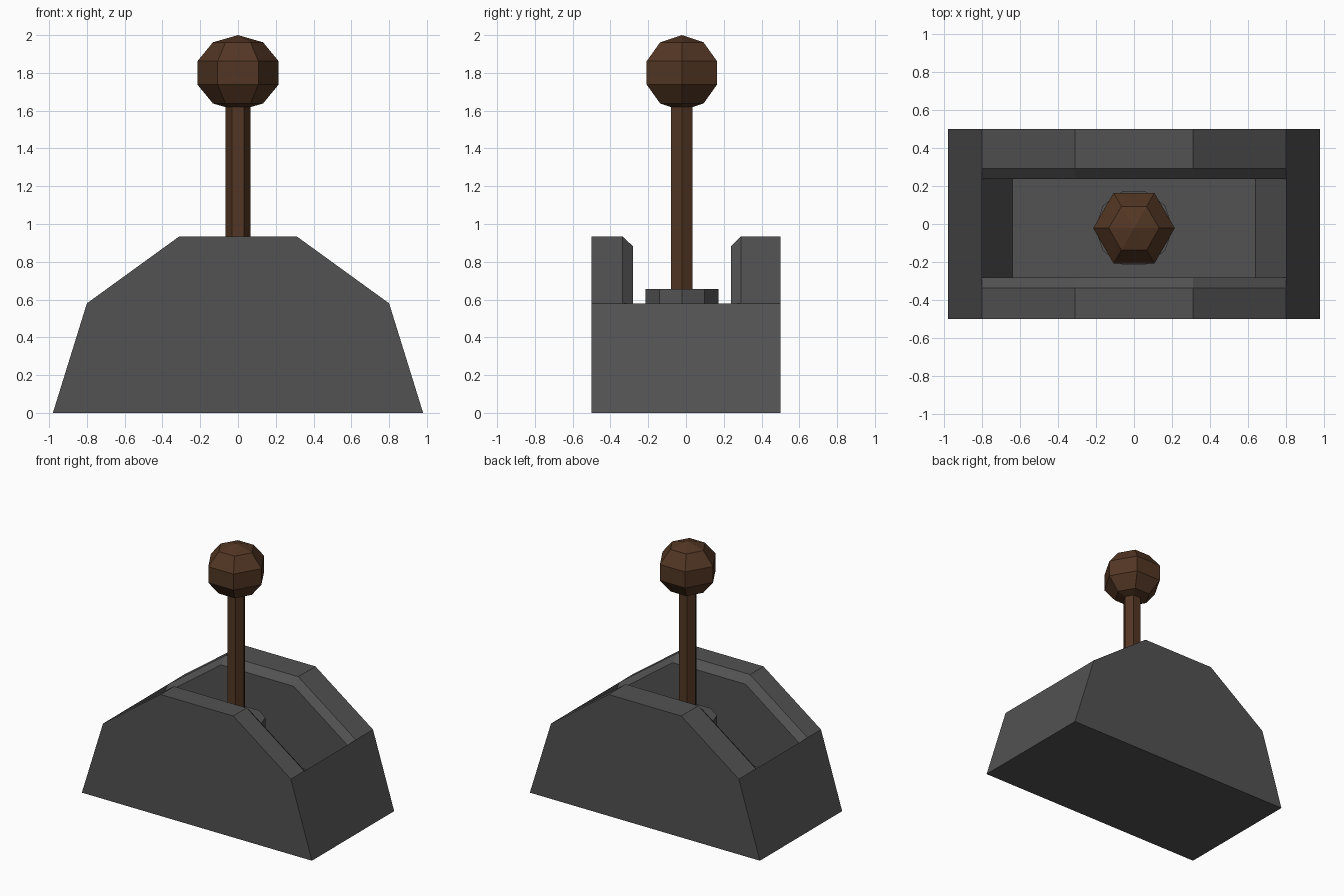
import bpy, bmesh, math

if "Cube" in bpy.data.objects:
    bpy.data.objects.remove(bpy.data.objects["Cube"])

SLOT_Y = -0.022      # centre line of the slot and lever
FLOOR_Z = 0.27


def material(name, rgb):
    m = bpy.data.materials.new(name)
    m.use_nodes = True
    m.diffuse_color = (*rgb, 1)
    m.node_tree.nodes["Principled BSDF"].inputs["Base Color"].default_value = (*rgb, 1)
    return m


def finish(name, bm, mat):
    bmesh.ops.recalc_face_normals(bm, faces=bm.faces)
    mesh = bpy.data.meshes.new(name)
    bm.to_mesh(mesh)
    bm.free()
    mesh.materials.append(mat)
    obj = bpy.data.objects.new(name, mesh)
    bpy.context.collection.objects.link(obj)
    return obj


def lathe(name, profile, sides, mat):
    """Flat-sided turned part on the lever axis; profile is (radius, z)."""
    bm = bmesh.new()
    rings = []
    for r, z in profile:
        rings.append([bm.verts.new((r * math.cos(math.tau * i / sides),
                                    SLOT_Y + r * math.sin(math.tau * i / sides), z))
                      for i in range(sides)])
    for low, high in zip(rings, rings[1:]):
        for i in range(sides):
            j = (i + 1) % sides
            bm.faces.new((low[i], low[j], high[j], high[i]))
    bm.faces.new(rings[0])
    bm.faces.new(rings[-1])
    bmesh.ops.remove_doubles(bm, verts=bm.verts, dist=0.0005)
    return finish(name, bm, mat)


grey = material("dark grey", (0.085, 0.085, 0.085))
brown = material("dark brown", (0.085, 0.037, 0.017))

# Housing: arched side walls around a sunken slot
bm = bmesh.new()
arch = [(-0.8, 0.58), (-0.31, 0.935), (0.31, 0.935), (0.8, 0.58)]
foot = [(-0.98, 0), (0.98, 0)]
lowered = [(x, z - 0.053) for x, z in arch]
floor = [(-0.64, FLOOR_Z), (0.64, FLOOR_Z)]


def row(points, y):
    return [bm.verts.new((x, y, z)) for x, z in points]


def strip(a, b):
    for i in range(len(a) - 1):
        bm.faces.new((a[i], a[i + 1], b[i + 1], b[i]))


sides = []
for s in (-1, 1):
    base = row(foot, s * 0.5)
    outer = row(arch, s * 0.5)
    rim = row(arch, SLOT_Y + s * 0.314)
    bevel = row(lowered, SLOT_Y + s * 0.259)
    bottom = row(floor, SLOT_Y + s * 0.259)
    bm.faces.new([base[0]] + outer + [base[1]])       # outside wall
    strip(outer, rim)                                 # flat top of the wall
    strip(rim, bevel)                                 # chamfer
    bm.faces.new(bevel + bottom[::-1])                # inside wall
    sides.append((base, outer, rim, bevel, bottom))

(base_a, outer_a, rim_a, bevel_a, bottom_a), (base_b, outer_b, rim_b, bevel_b, bottom_b) = sides
strip(base_a, base_b)
strip(bottom_a, bottom_b)
for e in (0, -1):
    bm.faces.new((base_a[e], base_b[e], outer_b[e], rim_b[e], rim_a[e], outer_a[e]))
    bm.faces.new((rim_a[e], rim_b[e], bevel_b[e], bevel_a[e]))
    bm.faces.new((bevel_a[e], bevel_b[e], bottom_b[e], bottom_a[e]))
finish("housing", bm, grey)

# Pivot collar on the slot floor
lathe("pivot_collar", [(0.203, FLOOR_Z), (0.203, 0.655)], 10, grey)

# Lever shaft and faceted knob
lathe("lever_shaft", [(0.066, FLOOR_Z + 0.1), (0.066, 1.65)], 6, brown)
knob = [(max(0.226 * math.sin(math.pi * k / 5), 0.0001), 1.8 - 0.2 * math.cos(math.pi * k / 5))
        for k in range(6)]
lathe("lever_knob", knob, 6, brown)
